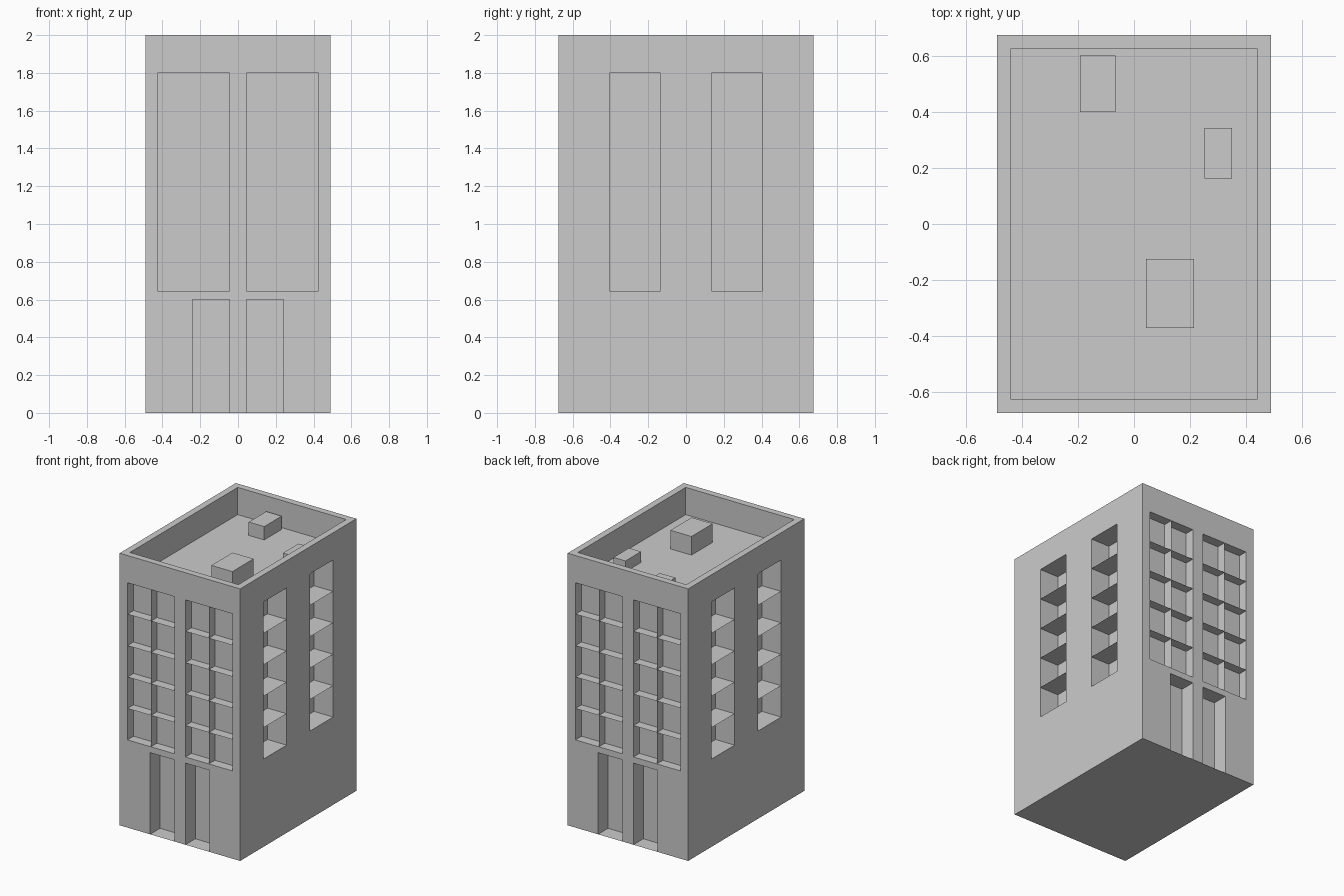
import bpy, bmesh
from math import radians
from mathutils import Matrix, Vector

if "Cube" in bpy.data.objects:
    bpy.data.objects.remove(bpy.data.objects["Cube"])

HX, HY, H, ROOF = 0.49, 0.675, 2.0, 1.8
bm = bmesh.new()


def panel(rot, out, us, vs, cols=(), rows=(), depth=0.0):
    """Flat grid facing -y at distance `out`, turned by `rot`; chosen cells are recessed."""
    def quad(*pts):
        bm.faces.new([bm.verts.new(rot @ Vector((u, d - out, v))) for u, v, d in pts])

    for i in range(len(us) - 1):
        for j in range(len(vs) - 1):
            ring = [(us[i], vs[j]), (us[i + 1], vs[j]),
                    (us[i + 1], vs[j + 1]), (us[i], vs[j + 1])]
            if i in cols and j in rows:
                quad(*[(u, v, depth) for u, v in ring])
                for a, b in zip(ring, ring[1:] + ring[:1]):
                    quad((*a, 0), (*b, 0), (*b, depth), (*a, depth))
            else:
                quad(*[(u, v, 0) for u, v in ring])


def mirrored(*half):
    return [-u for u in reversed(half)] + list(half)


# Five window storeys between a solid base and the parapet
SILL, DOOR_TOP = 0.645, 0.6
storeys = [SILL + k * (ROOF - SILL) / 5 for k in range(6)]

for turn in (0, 180):
    # Front and back: two doors below, two double window bays above
    rot = Matrix.Rotation(radians(turn), 3, 'Z')
    panel(rot, HY, mirrored(0.045, 0.242, HX), [0, DOOR_TOP], (1, 3), (0,), 0.115)
    panel(rot, HY, mirrored(0.045, 0.2355, 0.426, HX), [DOOR_TOP] + storeys + [H],
          (1, 2, 4, 5), range(1, 6), 0.07)
    # Sides: two tall window bays
    rot = Matrix.Rotation(radians(turn + 90), 3, 'Z')
    panel(rot, HX, mirrored(0.135, 0.405, HY), [0] + storeys + [H],
          (1, 3), range(1, 6), 0.155)

# Sunken roof behind the parapet, and the underside
panel(Matrix.Rotation(radians(-90), 3, 'X'), H, mirrored(0.441, HX), mirrored(0.626, HY),
      (1,), (1,), H - ROOF)
panel(Matrix.Rotation(radians(90), 3, 'X'), 0, [-HX, HX], [-HY, HY])

bmesh.ops.remove_doubles(bm, verts=bm.verts, dist=1e-5)
mesh = bpy.data.meshes.new("building")
bm.to_mesh(mesh)
bm.free()
bpy.context.collection.objects.link(bpy.data.objects.new("building", mesh))


# Rooftop service units
def roof_unit(name, x0, x1, y0, y1, h):
    bpy.ops.mesh.primitive_cube_add(
        size=1, location=((x0 + x1) / 2, (y0 + y1) / 2, ROOF + h / 2))
    ob = bpy.context.object
    ob.name = name
    ob.scale = (x1 - x0, y1 - y0, h)


roof_unit("roof_unit_back", -0.193, -0.067, 0.40, 0.603, 0.098)
roof_unit("roof_unit_side", 0.252, 0.35, 0.163, 0.343, 0.08)
roof_unit("roof_unit_front", 0.043, 0.214, -0.371, -0.125, 0.137)
